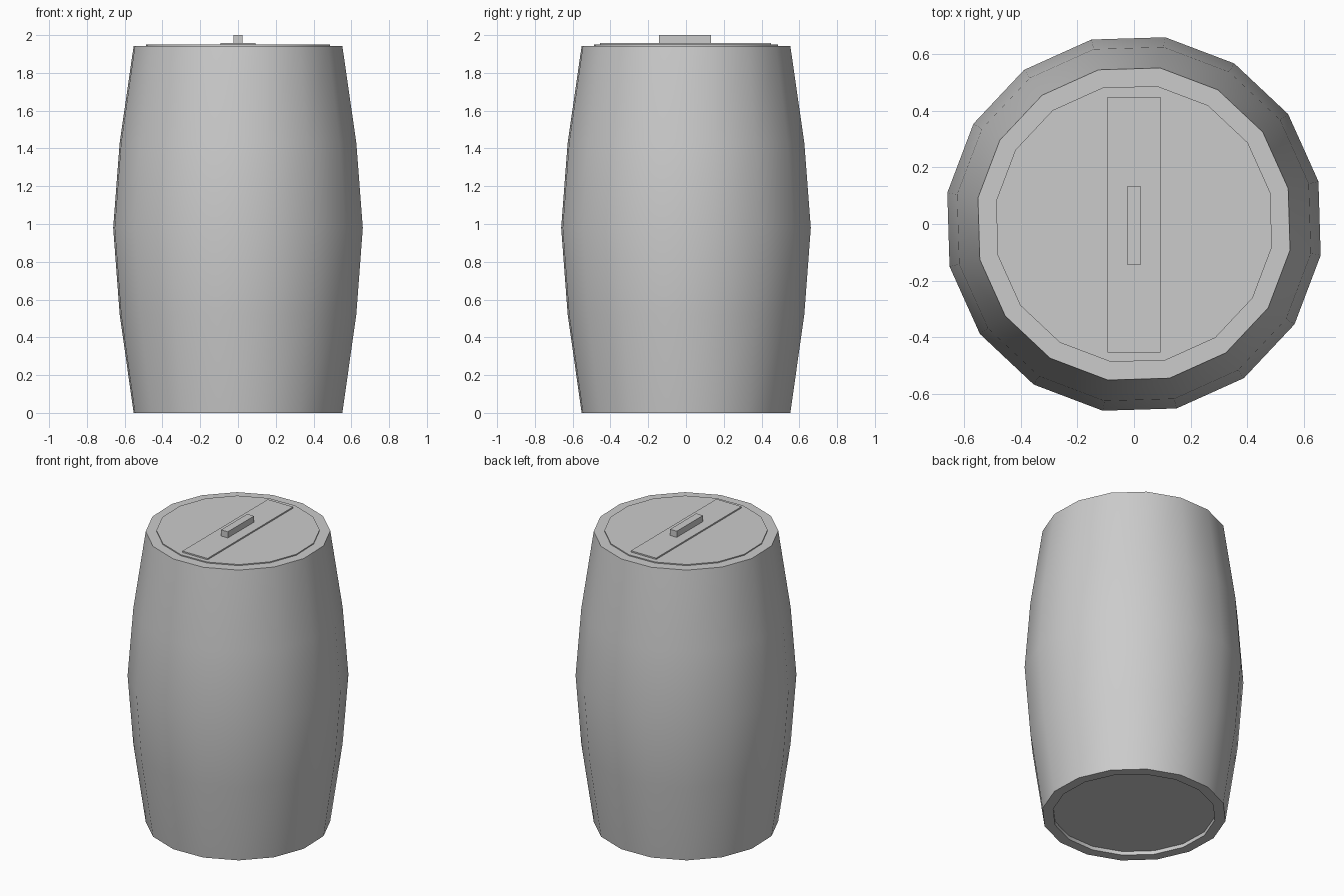
import bpy, bmesh, math

cube = bpy.data.objects.get("Cube")
if cube:
    bpy.data.objects.remove(cube, do_unlink=True)

grey = bpy.data.materials.new("plain grey")
grey.use_nodes = True
colour = (0.6, 0.6, 0.6, 1)
grey.diffuse_color = colour
grey.node_tree.nodes["Principled BSDF"].inputs["Base Color"].default_value = colour

SIDES = 16
TURN = math.radians(13)


def add_object(name, bm):
    bmesh.ops.recalc_face_normals(bm, faces=bm.faces[:])
    mesh = bpy.data.meshes.new(name)
    bm.to_mesh(mesh)
    bm.free()
    mesh.materials.append(grey)
    obj = bpy.data.objects.new(name, mesh)
    bpy.context.collection.objects.link(obj)
    return obj


def lathe(name, profile):
    """Turn a (radius, height) profile into a closed solid."""
    bm = bmesh.new()
    rings = []
    for r, z in profile:
        angles = [TURN + math.tau * i / SIDES for i in range(SIDES)]
        rings.append([bm.verts.new((r * math.cos(a), r * math.sin(a), z)) for a in angles])
    for low, high in zip(rings, rings[1:]):
        for i in range(SIDES):
            j = (i + 1) % SIDES
            bm.faces.new((low[i], low[j], high[j], high[i]))
    bm.faces.new(rings[0][::-1])
    bm.faces.new(rings[-1])
    return add_object(name, bm)


def box(name, width, depth, bottom, top, y):
    bm = bmesh.new()
    bmesh.ops.create_cube(bm, size=1)
    bmesh.ops.scale(bm, vec=(width, depth, top - bottom), verts=bm.verts)
    bmesh.ops.translate(bm, vec=(0, y, (bottom + top) / 2), verts=bm.verts)
    return add_object(name, bm)


# Bulging body with a recessed base and a slightly raised lid
body = lathe("barrel_body", [
    (0.495, 0.025), (0.495, 0), (0.56, 0), (0.635, 0.52), (0.67, 0.98),
    (0.635, 1.43), (0.56, 1.943), (0.495, 1.943), (0.495, 1.95)])
bpy.ops.object.select_all(action="DESELECT")
body.select_set(True)
bpy.context.view_layer.objects.active = body
bpy.ops.object.shade_smooth_by_angle(angle=math.radians(30))

# Bar across the lid and its handle
box("lid_bar", 0.187, 0.905, 1.94, 1.959, -0.003)
box("lid_handle", 0.05, 0.277, 1.95, 2.0, -0.005)
